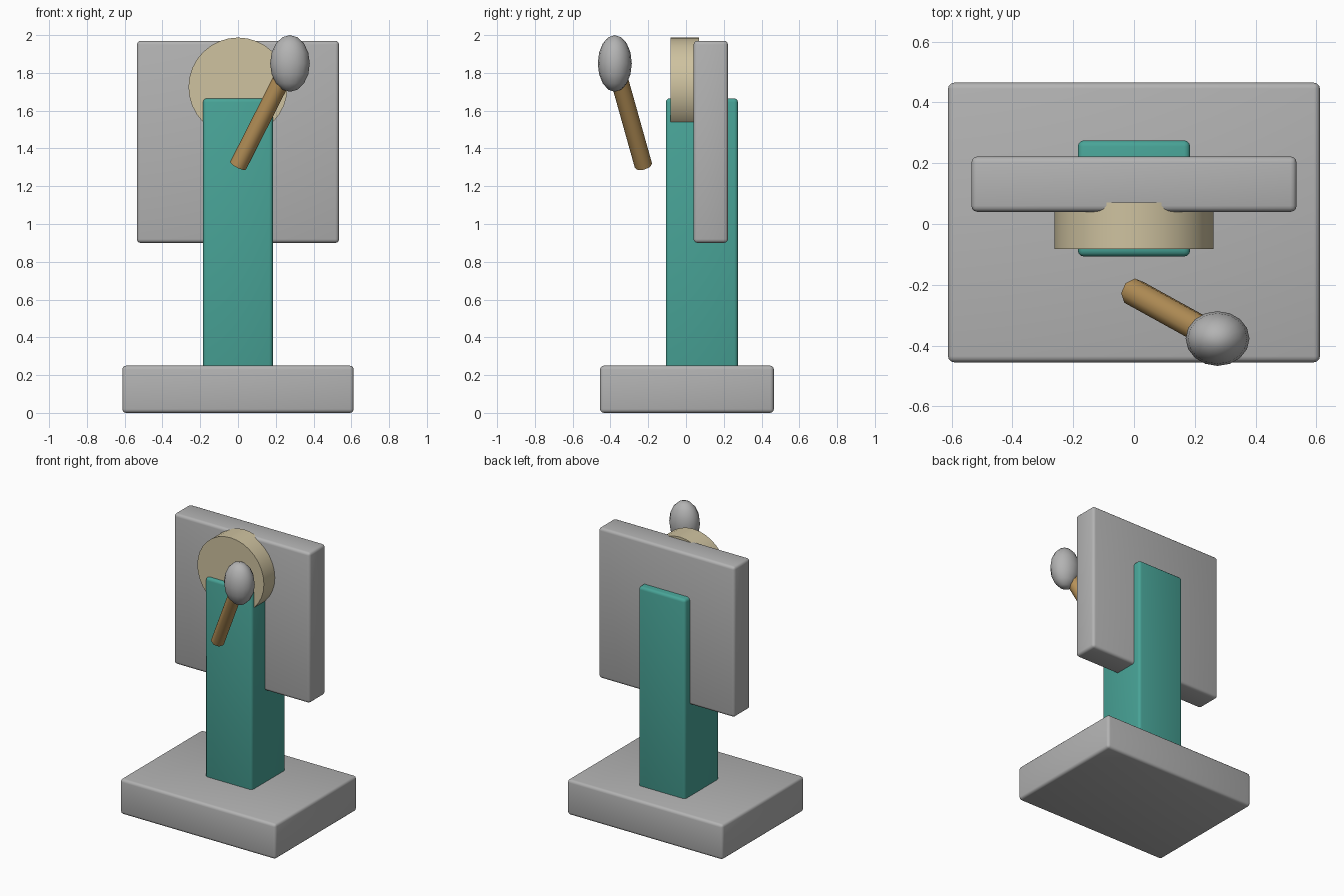
import bpy
from mathutils import Vector, Matrix

if "Cube" in bpy.data.objects:
    bpy.data.objects.remove(bpy.data.objects["Cube"])


def material(name, rgb):
    m = bpy.data.materials.new(name)
    m.diffuse_color = (*rgb, 1)
    m.use_nodes = True
    m.node_tree.nodes["Principled BSDF"].inputs["Base Color"].default_value = m.diffuse_color
    return m


grey = material("light grey", (0.45, 0.45, 0.45))
teal = material("teal", (0.065, 0.37, 0.31))
cream = material("cream", (0.62, 0.54, 0.35))
wood = material("wood brown", (0.48, 0.29, 0.10))


def finish(name, mat, angle=0.6):
    ob = bpy.context.object
    ob.name = name
    ob.data.materials.append(mat)
    bpy.ops.object.shade_smooth_by_angle(angle=angle)
    return ob


def block(name, lo, hi, mat, bevel=0.02):
    """Rounded box between two corners."""
    lo, hi = Vector(lo), Vector(hi)
    bpy.ops.mesh.primitive_cube_add(size=1)
    ob = bpy.context.object
    ob.data.transform(Matrix.Translation((lo + hi) / 2) @ Matrix.Diagonal((*(hi - lo), 1)))
    mod = ob.modifiers.new("rounded edges", 'BEVEL')
    mod.width = bevel
    mod.segments = 3
    bpy.ops.object.modifier_apply(modifier=mod.name)
    return finish(name, mat)


def rod(name, start, end, radius, sides, mat):
    """Capped cylinder between two points."""
    start, end = Vector(start), Vector(end)
    bpy.ops.mesh.primitive_cylinder_add(vertices=sides, radius=radius, depth=(end - start).length)
    ob = bpy.context.object
    turn = Vector((0, 0, 1)).rotation_difference(end - start)
    ob.data.transform(Matrix.Translation((start + end) / 2) @ turn.to_matrix().to_4x4())
    return finish(name, mat, 0.85)


# Stand: base slab, upright post and back panel
block("base", (-0.612, -0.455, 0), (0.612, 0.465, 0.25), grey)
block("post", (-0.185, -0.107, 0.2), (0.185, 0.275, 1.665), teal)
block("back_panel", (-0.535, 0.04, 0.90), (0.535, 0.222, 1.97), grey)

# Round plate on the front of the panel
rod("round_plate", (0, -0.083, 1.725), (0, 0.07, 1.725), 0.262, 32, cream)

# Mallet: slanted handle and egg-shaped head
head = Vector((0.275, -0.377, 1.85))
rod("mallet_handle", (0, -0.225, 1.308), head, 0.047, 8, wood)
bpy.ops.mesh.primitive_uv_sphere_add(segments=16, ring_count=8, radius=1)
bpy.context.object.data.transform(Matrix.Translation(head) @ Matrix.Diagonal((0.105, 0.09, 0.15, 1)))
finish("mallet_head", grey, 1.0)
